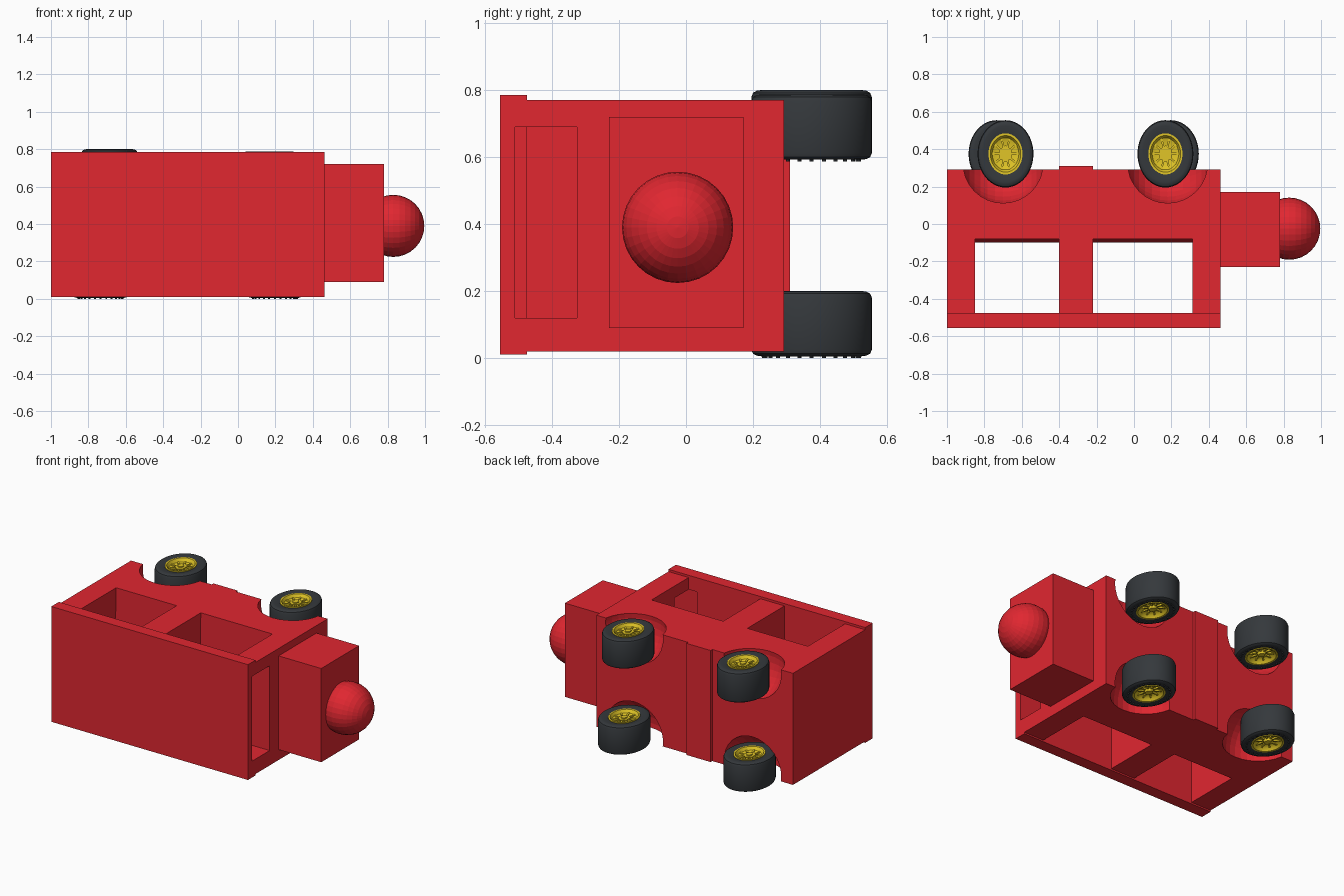
import bpy, bmesh, math
from mathutils import Matrix, Vector

if "Cube" in bpy.data.objects:
    bpy.data.objects.remove(bpy.data.objects["Cube"])


def material(name, color):
    m = bpy.data.materials.new(name)
    m.diffuse_color = (*color, 1)
    m.use_nodes = True
    m.node_tree.nodes["Principled BSDF"].inputs["Base Color"].default_value = m.diffuse_color
    return m


RED = material("red paint", (0.75, 0.02, 0.03))
BLACK = material("rubber", (0.035, 0.04, 0.045))
GOLD = material("gold", (0.75, 0.56, 0.02))


def add_object(name, bm, mat=None):
    bmesh.ops.recalc_face_normals(bm, faces=bm.faces)
    me = bpy.data.meshes.new(name)
    bm.to_mesh(me)
    bm.free()
    ob = bpy.data.objects.new(name, me)
    bpy.context.collection.objects.link(ob)
    if mat:
        me.materials.append(mat)
    return ob


def box(name, lo, hi, mat=None):
    bm = bmesh.new()
    lo, hi = Vector(lo), Vector(hi)
    bmesh.ops.create_cube(bm, size=1, matrix=Matrix.Translation((lo + hi) / 2)
                          @ Matrix.Diagonal((*(hi - lo), 1)))
    return add_object(name, bm, mat)


def sphere(name, center, radius, mat=None):
    # poles lie along x
    bm = bmesh.new()
    bmesh.ops.create_uvsphere(bm, u_segments=32, v_segments=16, radius=radius,
                              matrix=Matrix.Translation(center) @ Matrix.Rotation(math.pi / 2, 4, 'Y'))
    return add_object(name, bm, mat)


def cut(ob, cutter):
    mod = ob.modifiers.new("cut", 'BOOLEAN')
    mod.operation = 'DIFFERENCE'
    mod.solver = 'EXACT'
    mod.object = cutter
    bpy.context.view_layer.objects.active = ob
    bpy.ops.object.modifier_apply(modifier=mod.name)
    bpy.data.objects.remove(cutter)


# Body and roof
body = box("body", (-1, -0.476, 0.02), (0.463, 0.292, 0.77), RED)
roof = box("roof", (-1, -0.555, 0.01), (0.463, -0.475, 0.785), RED)

# Side windows go right through, with a slightly sloped sill
for x0, x1 in ((-0.85, -0.40), (-0.22, 0.313)):
    cutter = box("window_cutter", (x0, -0.475, -0.1), (x1, -0.09, 0.9))
    for v in cutter.data.vertices:
        if v.co.y > -0.2:
            v.co.y = -0.09 + 0.025 * (v.co.z - 0.395)
        else:
            v.co.y = -0.6
    cut(body, cutter)

# Windshield opening, reaching a little into the roof
for part in (body, roof):
    cut(part, box("windshield_cutter", (0.25, -0.51, 0.12), (0.6, -0.325, 0.69)))

# Round wheel arches
for x in (-0.70, 0.18):
    for z in (0.05, 0.74):
        cut(body, sphere("arch_cutter", (x, 0.325, z), 0.216))

# Floor rib, hood and nose
box("floor_rib", (-0.40, 0.25, 0.02), (-0.22, 0.31, 0.77), RED)
box("hood", (0.45, -0.23, 0.09), (0.78, 0.172, 0.72), RED)
sphere("nose", (0.83, -0.025, 0.39), 0.166, RED)


def lathe(bm, profile, steps=48):
    # closed (radius, z) profile turned around z
    rings = []
    for i in range(steps):
        a = 2 * math.pi * i / steps
        rings.append([bm.verts.new((r * math.cos(a), r * math.sin(a), z)) for r, z in profile])
    n = len(profile)
    for i in range(steps):
        a, b = rings[i], rings[(i + 1) % steps]
        for j in range(n):
            k = (j + 1) % n
            bm.faces.new((a[j], b[j], b[k], a[k]))


def cylinder(bm, r1, r2, z0, z1, x=0, y=0, sides=12):
    bmesh.ops.create_cone(bm, cap_ends=True, segments=sides, radius1=r1, radius2=r2, depth=z1 - z0,
                          matrix=Matrix.Translation((x, y, (z0 + z1) / 2)))


def smooth(ob):
    bpy.ops.object.select_all(action='DESELECT')
    ob.select_set(True)
    bpy.context.view_layer.objects.active = ob
    bpy.ops.object.shade_smooth_by_angle(angle=math.radians(35))


def wheel(name, x, z0, z1):
    # Tire with rounded shoulders and a ring of studs underneath
    bm = bmesh.new()
    lathe(bm, [(0.108, 0.008), (0.15, 0.0), (0.164, 0.002), (0.175, 0.008), (0.18, 0.02),
               (0.18, 0.175), (0.175, 0.187), (0.164, 0.193), (0.15, 0.195), (0.108, 0.187)])
    for i in range(24):
        a = 2 * math.pi * i / 24
        cylinder(bm, 0.006, 0.006, -0.005, 0.01, 0.142 * math.cos(a), 0.142 * math.sin(a), 8)
    tire = add_object(name + "_tire", bm, BLACK)

    # Dished rim with spokes and a center cap on both faces
    bm = bmesh.new()
    lathe(bm, [(0.01, 0.03), (0.06, 0.03), (0.085, 0.02), (0.098, 0.003), (0.11, 0.003),
               (0.11, 0.192), (0.098, 0.192), (0.085, 0.172), (0.06, 0.163), (0.01, 0.163)])
    cylinder(bm, 0.035, 0.045, 0.155, 0.18, sides=6)
    cylinder(bm, 0.022, 0.022, 0.17, 0.187, sides=16)
    cylinder(bm, 0.025, 0.035, 0.012, 0.04, sides=16)
    for i in range(10):
        a = 2 * math.pi * i / 10
        for z in (0.028, 0.167):
            bmesh.ops.create_cube(bm, size=1, matrix=Matrix.Rotation(a, 4, 'Z')
                                  @ Matrix.Translation((0.066, 0, z))
                                  @ Matrix.Diagonal((0.06, 0.012, 0.016, 1)))
    rim = add_object(name + "_rim", bm, GOLD)
    for ob in (tire, rim):
        ob.location = (x, 0.375, z0)
        ob.scale = (0.83, 1, (z1 - z0) / 0.195)
        smooth(ob)


wheel("rear_lower_wheel", -0.735, 0.005, 0.20)
wheel("front_lower_wheel", 0.197, 0.005, 0.20)
wheel("rear_upper_wheel", -0.687, 0.592, 0.80)
wheel("front_upper_wheel", 0.168, 0.592, 0.787)
